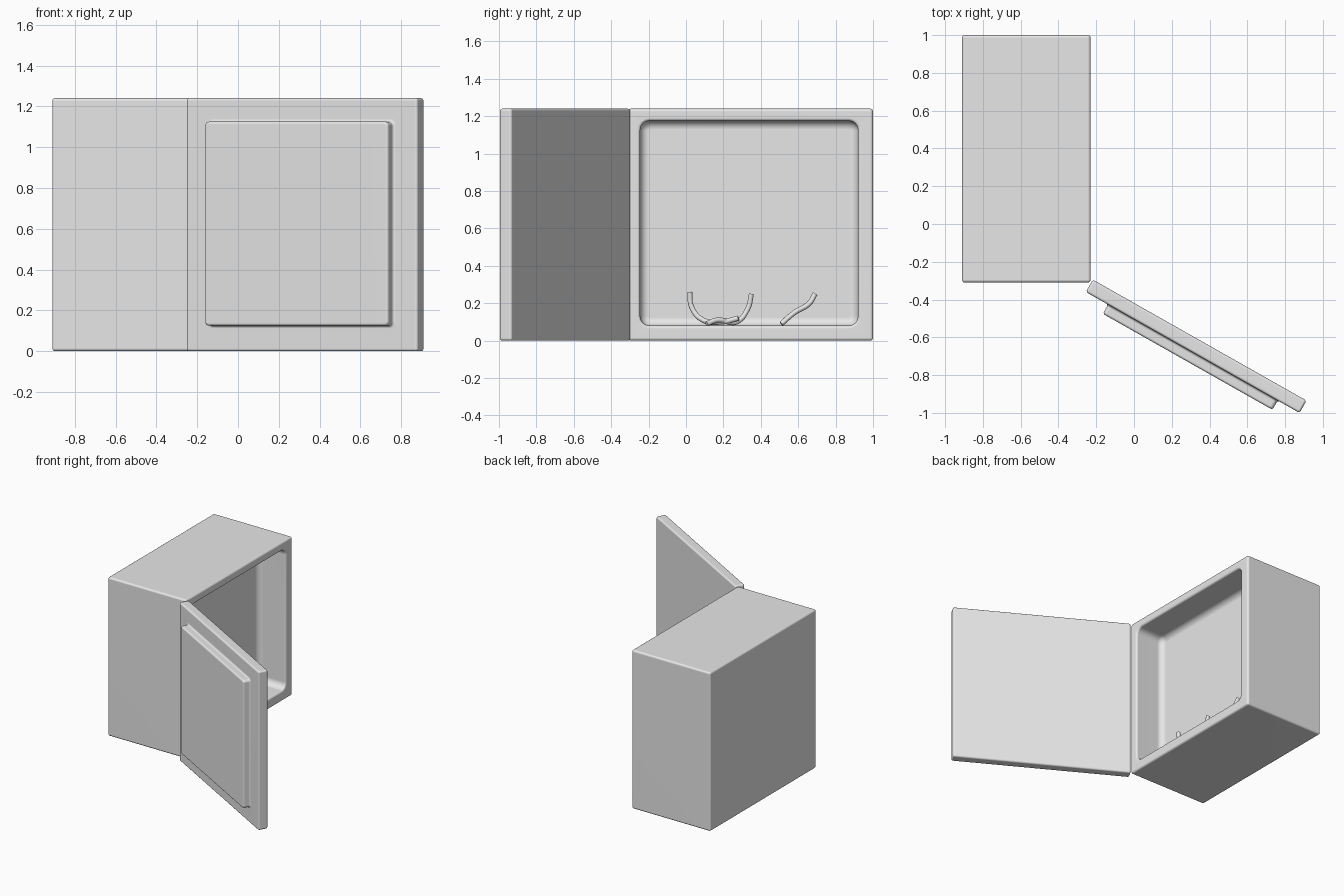
import bpy, bmesh, math
from mathutils import Vector

default = bpy.data.objects.get("Cube")
if default:
    bpy.data.objects.remove(default, do_unlink=True)

# One plain grey for everything
GREY = (0.8, 0.8, 0.8, 1.0)
grey = bpy.data.materials.new("plain grey")
grey.use_nodes = True
grey.diffuse_color = GREY
grey.node_tree.nodes["Principled BSDF"].inputs["Base Color"].default_value = GREY


def stepped_block(name, lo, hi, rect, step, corner, base, edge):
    """Block whose +x face has a rectangle (y0, y1, z0, z1) pushed by step."""
    bm = bmesh.new()
    bmesh.ops.create_cube(bm, size=1)
    for v in bm.verts:
        v.co = Vector([lo[i] if v.co[i] < 0 else hi[i] for i in range(3)])
    bm.normal_update()

    # Inset the face, fit the inner loop to the rectangle, then push it
    face = max(bm.faces, key=lambda f: f.normal.x)
    bmesh.ops.inset_region(bm, faces=[face], thickness=0.05)
    y0, y1, z0, z1 = rect
    centre = face.calc_center_median()
    for v in face.verts:
        v.co.y = y0 if v.co.y < centre.y else y1
        v.co.z = z0 if v.co.z < centre.z else z1
    face = bmesh.ops.extrude_discrete_faces(bm, faces=[face])["faces"][0]
    for v in face.verts:
        v.co.x += step
    depth = hi[0] + step

    def bevel(edges, width):
        bmesh.ops.bevel(bm, geom=edges, offset=width, offset_type='OFFSET',
                        segments=4, profile=0.5, affect='EDGES',
                        clamp_overlap=True)
        bm.normal_update()

    # Round the four corners, then the base loop, then every sharp edge left
    ring = set(face.edges)
    bevel([e for v in face.verts for e in v.link_edges if e not in ring], corner)
    if base:
        bevel([e for e in bm.edges if e.calc_face_angle(0) > 0.6
               and all(abs(v.co.x - depth) < 1e-4 for v in e.verts)], base)
    bevel([e for e in bm.edges if e.calc_face_angle(0) > 0.6], edge)
    bmesh.ops.recalc_face_normals(bm, faces=bm.faces)

    mesh = bpy.data.meshes.new(name)
    bm.to_mesh(mesh)
    bm.free()
    mesh.materials.append(grey)
    obj = bpy.data.objects.new(name, mesh)
    bpy.context.collection.objects.link(obj)
    bpy.ops.object.select_all(action='DESELECT')
    obj.select_set(True)
    bpy.context.view_layer.objects.active = obj
    bpy.ops.object.shade_smooth_by_angle(angle=math.radians(40))
    obj.modifiers.new("even shading", 'WEIGHTED_NORMAL').keep_sharp = True
    return obj


# Cabinet with a rounded recess on its open side
stepped_block("cabinet", (-0.91, -0.31, 0), (-0.23, 1.0, 1.24),
              (-0.245, 0.92, 0.08, 1.175), -0.24, 0.05, 0.045, 0.015)

# Open door with a raised outer panel
door = stepped_block("door", (-0.075, 0, 0), (0, 1.3, 1.24),
                     (0.135, 1.167, 0.125, 1.125), 0.056, 0.02, 0, 0.016)
door.location = (-0.255, -0.36, 0)
door.rotation_euler.z = math.radians(240.5)


def wire(name, points):
    curve = bpy.data.curves.new(name, 'CURVE')
    curve.dimensions = '3D'
    curve.bevel_depth = 0.014
    curve.bevel_resolution = 3
    curve.resolution_u = 6
    curve.use_fill_caps = True
    spline = curve.splines.new('BEZIER')
    spline.bezier_points.add(len(points) - 1)
    for bp, co in zip(spline.bezier_points, points):
        bp.co = co
        bp.handle_left_type = bp.handle_right_type = 'AUTO'
    curve.materials.append(grey)
    bpy.context.collection.objects.link(bpy.data.objects.new(name, curve))


# Loose wires on the recess floor
wire("left_wire", [(-0.40, 0.02, 0.26), (-0.40, 0.03, 0.18), (-0.38, 0.09, 0.11),
                   (-0.36, 0.19, 0.10), (-0.35, 0.28, 0.12)])
wire("middle_wire", [(-0.40, 0.35, 0.25), (-0.40, 0.33, 0.17), (-0.38, 0.27, 0.10),
                     (-0.34, 0.17, 0.11), (-0.31, 0.11, 0.09)])
wire("right_wire", [(-0.40, 0.69, 0.25), (-0.39, 0.66, 0.20), (-0.37, 0.58, 0.15),
                    (-0.35, 0.51, 0.09)])
